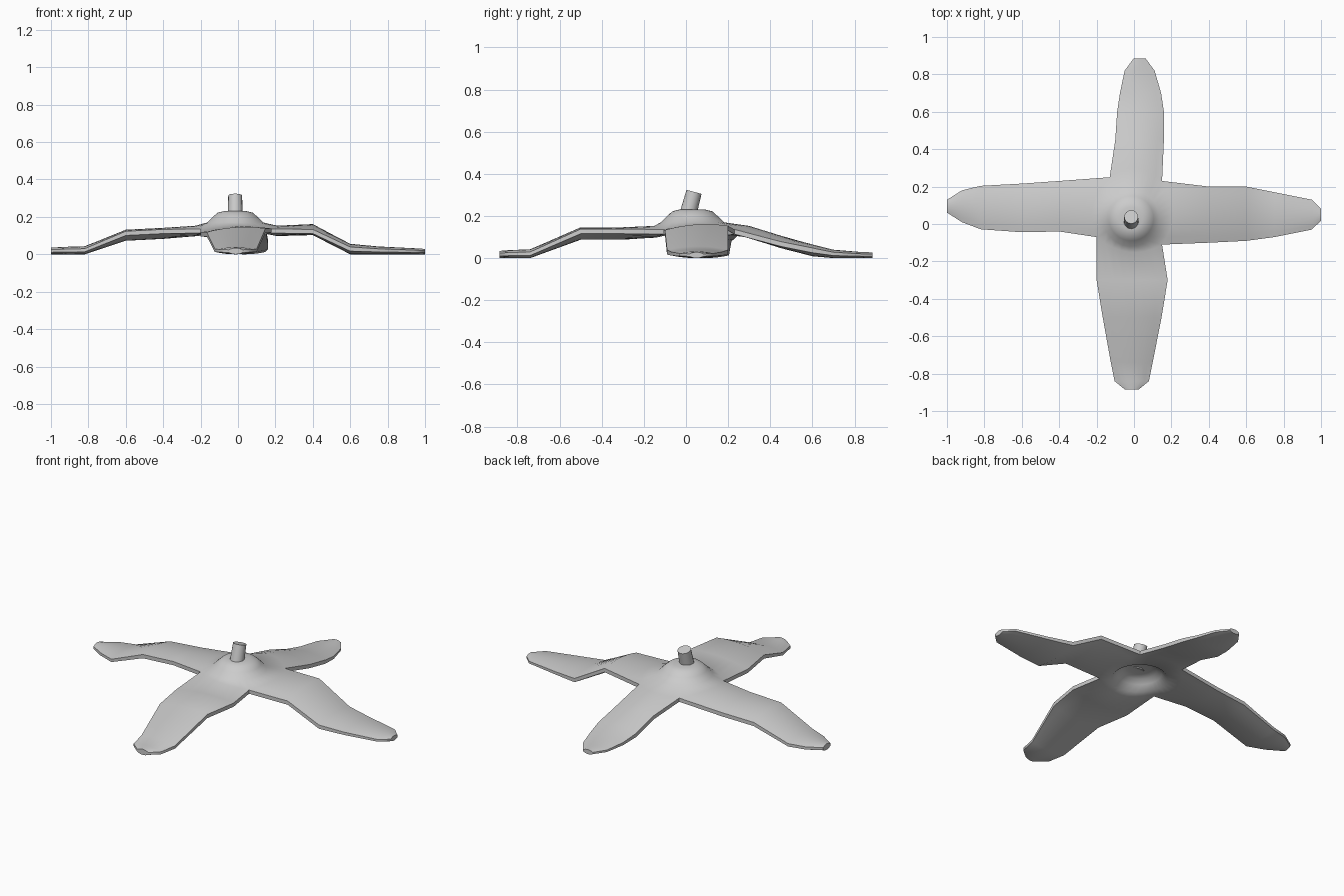
import bpy, bmesh, math
from mathutils import Vector

if "Cube" in bpy.data.objects:
    bpy.data.objects.remove(bpy.data.objects["Cube"], do_unlink=True)

grey = bpy.data.materials.new("plain_grey")
grey.use_nodes = True
grey.diffuse_color = (0.6, 0.6, 0.6, 1)
grey.node_tree.nodes["Principled BSDF"].inputs["Base Color"].default_value = grey.diffuse_color

STRIPS = 8
HUB = Vector((-0.015, 0.03))
FRONT_LEFT, BACK_LEFT = Vector((0.15, -0.11)), Vector((0.15, 0.23))
BACK_RIGHT, FRONT_RIGHT = Vector((-0.13, 0.25)), Vector((-0.2, -0.07))

# Stations along each arm: reach, sideways centre, half width, top height
LEFT_ARM = [(.4, .05, .15, .16), (.6, .055, .145, .056), (.75, .05, .12, .042), (.95, .05, .08, .032)]
BACK_ARM = [(.45, -.03, .13, .105), (.6, -.035, .125, .065), (.7, -.035, .11, .04), (.82, -.03, .08, .03)]
RIGHT_ARM = [(.4, -.095, .135, .14), (.6, -.086, .13, .13), (.82, -.088, .116, .043), (.92, -.095, .085, .04)]
FRONT_ARM = [(.3, -.01, .19, .145), (.5, -.01, .157, .145), (.74, -.012, .112, .042), (.84, -.012, .092, .038)]

# Outward direction, the two crotch corners, stations, tip reach
ARMS = [
    (Vector((1, 0)), FRONT_LEFT, BACK_LEFT, LEFT_ARM, 1),
    (Vector((0, 1)), BACK_LEFT, BACK_RIGHT, BACK_ARM, .885),
    (Vector((-1, 0)), BACK_RIGHT, FRONT_RIGHT, RIGHT_ARM, 1),
    (Vector((0, -1)), FRONT_RIGHT, FRONT_LEFT, FRONT_ARM, .885),
]
# Raised hub: radius, top height
HUB_RINGS = [(.15, .17), (.12, .2), (.095, .222), (.06, .231)]


def section_height(side, s, top, twist):
    """Height on a lens-shaped section; s runs from -1 to 1 across the arm."""
    bottom = max(top - 0.056, 0)
    half = (top - bottom) / 2 * (1 - 0.6 * s * s)
    return (top + bottom) / 2 + twist * s + side * half


def arm_rows(side, out, a, b, stations, tip):
    """Rows of points from the hub edge out to a rounded tip."""
    across = Vector((-out.y, out.x))
    steps = [2 * i / STRIPS - 1 for i in range(STRIPS + 1)]
    base = [a.lerp(b, (s + 1) / 2) + out * 0.06 * (1 - s * s) for s in steps]
    rows = [[p.to_3d() + Vector((0, 0, section_height(side, s, .153, 0)))
             for p, s in zip(base, steps)]]
    centre, half, top = stations[-1][1:]
    for reach, mid, width, height in stations + [(tip, centre, half * 0.4, top * 0.9)]:
        twist = 0.01 if height > 0.08 else 0
        row = []
        for s in steps:
            p = out * reach + across * (mid + width * s)
            row.append(Vector((p.x, p.y, section_height(side, s, height, twist))))
        rows.append(row)
    return rows


def add_skin(bm, side):
    """One skin of the body: side 1 is the top, side -1 the underside."""
    def quads(rows):
        for r0, r1 in zip(rows, rows[1:]):
            for i in range(len(r0) - 1):
                bm.faces.new((r0[i], r1[i], r1[i + 1], r0[i + 1]))

    all_rows = [arm_rows(side, *arm) for arm in ARMS]
    rim = [bm.verts.new(p) for rows in all_rows for p in rows[0][:-1]]
    for k, rows in enumerate(all_rows):
        base = [rim[(k * STRIPS + i) % len(rim)] for i in range(STRIPS + 1)]
        quads([base] + [[bm.verts.new(p) for p in row] for row in rows[1:]])
    rings = [rim + rim[:1]]
    for radius, height in HUB_RINGS:
        loop = []
        for v in rim:
            p = HUB + (v.co.xy - HUB).normalized() * radius
            loop.append(bm.verts.new((p.x, p.y, section_height(side, 0, height, 0))))
        rings.append(loop + loop[:1])
    quads(rings[::-1])
    bm.faces.new(rings[-1][:-1])


def finish(name, bm):
    bmesh.ops.recalc_face_normals(bm, faces=bm.faces)
    mesh = bpy.data.meshes.new(name)
    bm.to_mesh(mesh)
    bm.free()
    mesh.materials.append(grey)
    obj = bpy.data.objects.new(name, mesh)
    bpy.context.collection.objects.link(obj)
    bpy.ops.object.select_all(action="DESELECT")
    obj.select_set(True)
    bpy.context.view_layer.objects.active = obj
    bpy.ops.object.shade_smooth_by_angle(angle=math.radians(50))
    return obj


# Four-armed body: two skins joined around the outline
bm = bmesh.new()
add_skin(bm, 1)
add_skin(bm, -1)
bmesh.ops.bridge_loops(bm, edges=[e for e in bm.edges if e.is_boundary])
finish("four_armed_body", bm)

# Leaning stem
bm = bmesh.new()
bmesh.ops.create_cone(bm, cap_ends=True, segments=16, radius1=0.041, radius2=0.037, depth=0.14)
stem = finish("stem", bm)
stem.location = (-0.015, 0.02, 0.247)
stem.rotation_euler.x = math.radians(-15)
